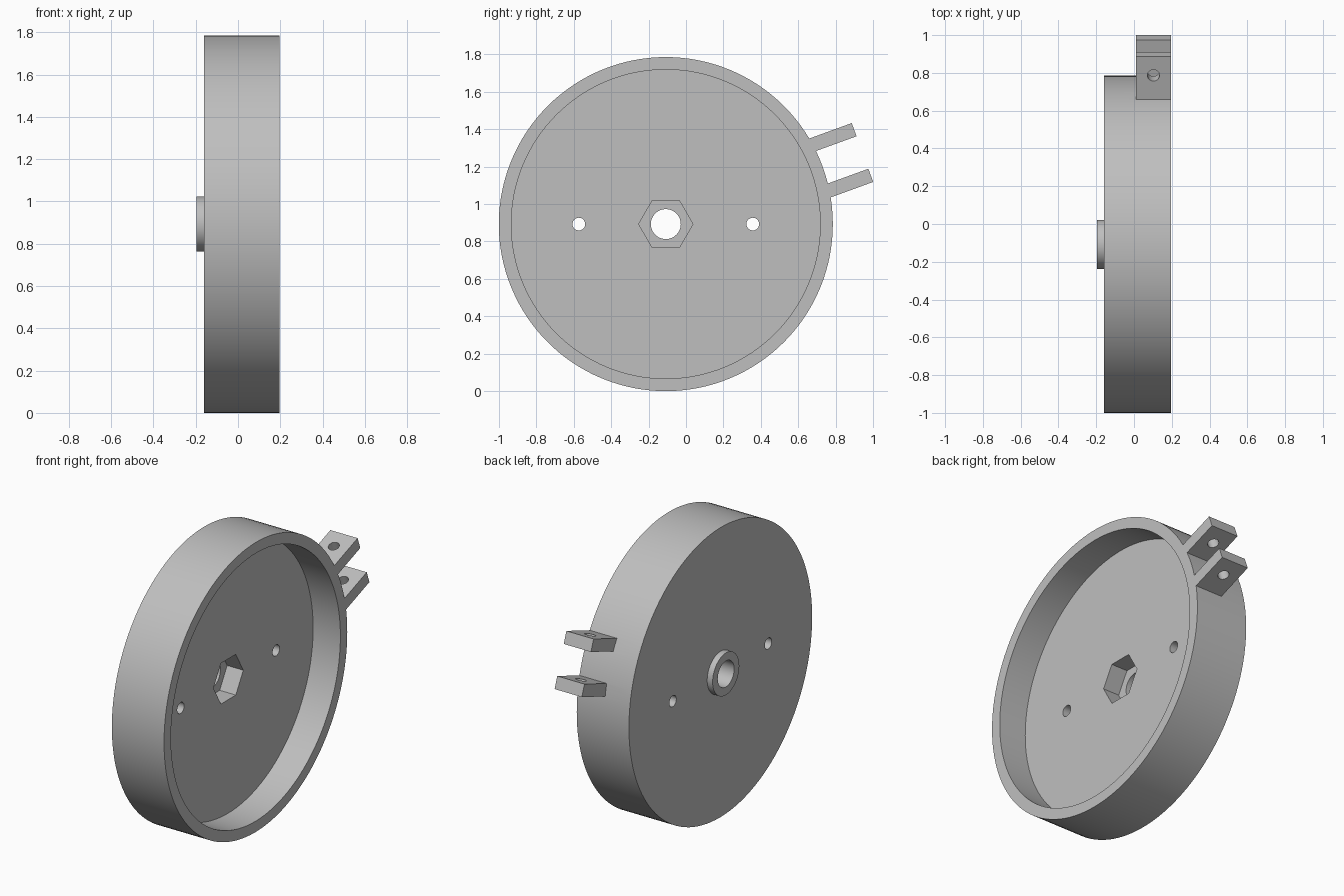
import bpy
from math import radians, pi
from mathutils import Matrix, Vector

if "Cube" in bpy.data.objects:
    bpy.data.objects.remove(bpy.data.objects["Cube"], do_unlink=True)

grey = bpy.data.materials.new("plain_grey")
grey.use_nodes = True
colour = (0.52, 0.52, 0.52, 1)
grey.diffuse_color = colour
grey.node_tree.nodes["Principled BSDF"].inputs["Base Color"].default_value = colour

CENTRE = Vector((0, -0.108, 0.893))   # wheel axis
RIM, INNER = 0.893, 0.826
BACK, FLOOR, OPEN = -0.16, 0.01, 0.196
HUB_END = -0.197
LUG_ANGLE = radians(20)
LUG_TURN = Matrix.Rotation(LUG_ANGLE, 4, "X")


def disc(name, radius, x0, x1, sides=128, y=0):
    """Cylinder along x, from x0 to x1, offset in y from the wheel axis."""
    bpy.ops.mesh.primitive_cylinder_add(
        vertices=sides, radius=radius, depth=x1 - x0,
        location=CENTRE + Vector(((x0 + x1) / 2, y, 0)), rotation=(0, pi / 2, 0))
    ob = bpy.context.object
    ob.name = name
    return ob


def combine(target, other, operation):
    """Apply a boolean and discard the helper."""
    other.hide_render = True
    mod = target.modifiers.new(operation.lower(), "BOOLEAN")
    mod.operation, mod.solver, mod.object = operation, "EXACT", other
    bpy.context.view_layer.objects.active = target
    bpy.ops.object.modifier_apply(modifier=mod.name)
    bpy.data.objects.remove(other, do_unlink=True)


# Dish with open side, then the hub boss on its closed side
wheel = disc("dished_wheel", RIM, BACK, OPEN)
combine(wheel, disc("cavity", INNER, FLOOR, OPEN + 0.1), "DIFFERENCE")
combine(wheel, disc("hub_boss", 0.13, HUB_END, BACK + 0.03, 64), "UNION")

# Hexagonal nut pocket, centre bore and the two small holes
combine(wheel, disc("nut_pocket", 0.145, -0.1, FLOOR + 0.05, 6), "DIFFERENCE")
combine(wheel, disc("bore", 0.08, -0.3, 0.1, 64), "DIFFERENCE")
for side in (-1, 1):
    combine(wheel, disc("small_hole", 0.034, -0.3, 0.1, 32, side * 0.465), "DIFFERENCE")

# Pair of parallel clamp lugs on the rim
u0, u1, thick = 0.85, 1.119, 0.075
for side in (-1, 1):
    middle = LUG_TURN @ Vector(((FLOOR + OPEN) / 2, (u0 + u1) / 2, side * 0.13))
    bpy.ops.mesh.primitive_cube_add(size=1, location=CENTRE + middle, rotation=(LUG_ANGLE, 0, 0))
    lug = bpy.context.object
    lug.name = "clamp_lug"
    lug.scale = (OPEN - FLOOR, u1 - u0, thick)
    bpy.context.view_layer.update()
    combine(wheel, lug, "UNION")

# Screw hole through both lugs
bpy.ops.mesh.primitive_cylinder_add(
    vertices=32, radius=0.032, depth=0.5, rotation=(LUG_ANGLE, 0, 0),
    location=CENTRE + LUG_TURN @ Vector((0.103, 1.013, 0)))
combine(wheel, bpy.context.object, "DIFFERENCE")

# Finish
wheel.data.materials.clear()
wheel.data.materials.append(grey)
for face in wheel.data.polygons:
    face.material_index = 0
bpy.ops.object.select_all(action="DESELECT")
wheel.select_set(True)
bpy.context.view_layer.objects.active = wheel
bpy.ops.object.shade_smooth_by_angle(angle=radians(30))
